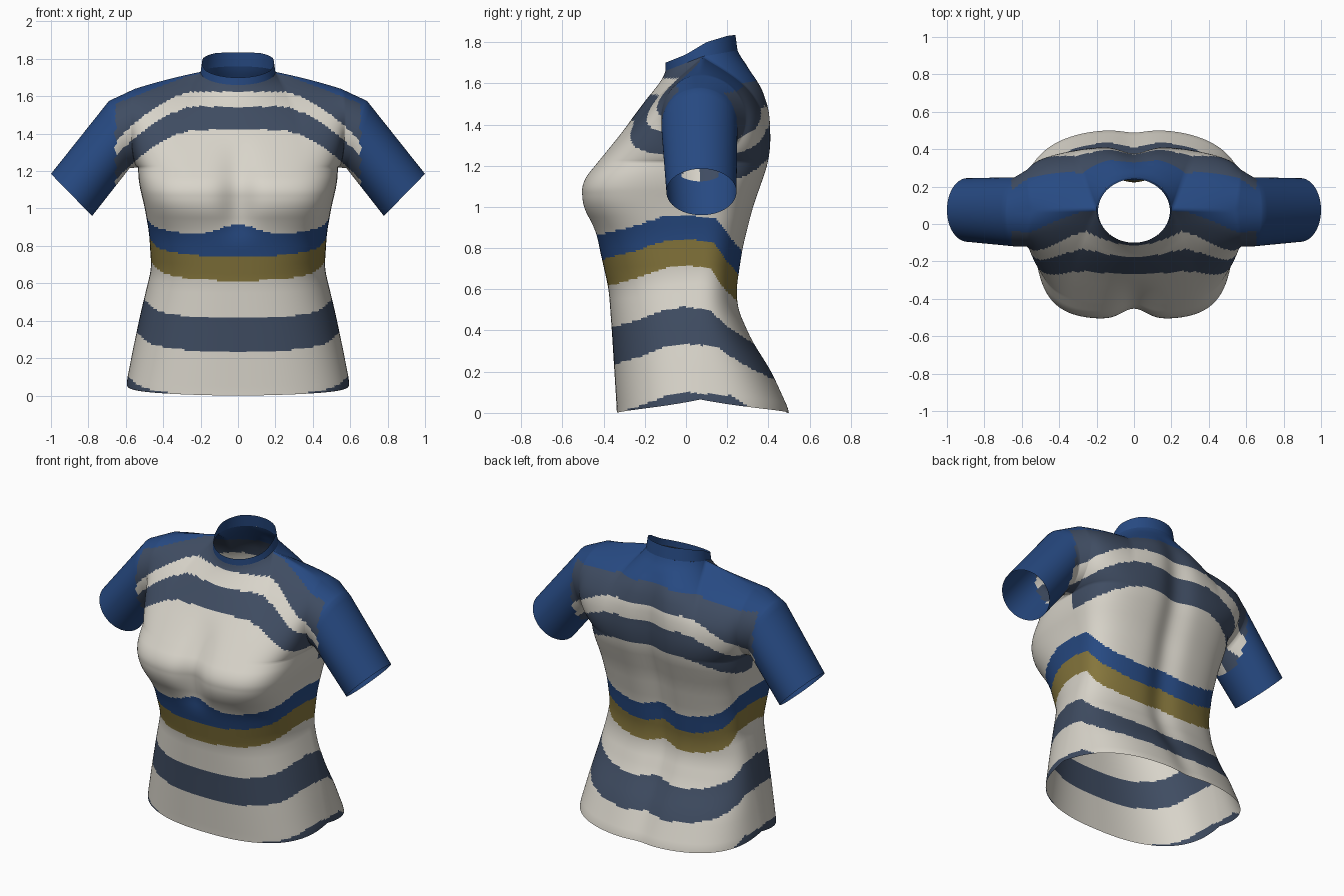
import bpy, bmesh, math
from mathutils import Vector

if "Cube" in bpy.data.objects:
    bpy.data.objects.remove(bpy.data.objects["Cube"])

def material(name, rgb):
    m = bpy.data.materials.new(name)
    m.diffuse_color = (*rgb, 1)
    m.use_nodes = True
    m.node_tree.nodes["Principled BSDF"].inputs["Base Color"].default_value = m.diffuse_color
    return m

MATS = [material("light_grey", (0.69, 0.66, 0.59)),
        material("slate", (0.050, 0.073, 0.122)),
        material("blue", (0.020, 0.068, 0.225)),
        material("gold", (0.235, 0.180, 0.045))]
LIGHT, SLATE, BLUE, GOLD = range(4)

def lin(tab, z):
    if z <= tab[0][0]:
        return tab[0][1]
    for (a, p), (b, q) in zip(tab, tab[1:]):
        if z <= b:
            return p + (q - p) * (z - a) / (b - a)
    return tab[-1][1]

def soft(tab, z):
    return sum(lin(tab, z + d) for d in (-.04, -.02, 0, .02, .04)) / 5

# Body measurements by height: half width, centre depth, squareness, centre groove
WIDTH = [(0, .597), (.2, .56), (.4, .52), (.65, .463), (.85, .475), (1, .50), (1.13, .53), (1.22, .535)]
DEPTH = {-1: [(0, -.335), (.4, -.36), (.6, -.375), (.8, -.42), (.9, -.45), (1, -.505), (1.12, -.51),
              (1.2, -.445), (1.4, -.285), (1.55, -.175), (1.6, -.13), (1.66, -.10)],
         1: [(0, .51), (.2, .42), (.35, .325), (.5, .258), (.6, .25), (.8, .28), (1, .33), (1.2, .40),
             (1.3, .415), (1.45, .417), (1.5, .41), (1.6, .38), (1.72, .285), (1.76, .25)]}
SQUARE = {-1: [(0, 2.6), (.6, 2.6), (.85, 3), (1.05, 4), (1.2, 3.6), (1.4, 3), (1.66, 2)],
          1: [(0, 2.7), (.5, 2.5), (1.2, 3), (1.5, 2.7), (1.76, 2)]}
GROOVE = {-1: [(.82, .0), (1, .06), (1.1, .055), (1.25, .03), (1.4, 0)],
          1: [(0, .015), (.3, .03), (.6, .03), (1, .04), (1.4, .04), (1.6, .03), (1.72, 0)]}
SIDE_Y, PIT, NECK = .07, 1.22, .375
COLS, LOW, UP = 40, 120, 48
TOP = {-1: 1.66, 1: 1.76}

def neck_point(side, a):
    c = math.cos(a)
    return Vector((.2 * math.sin(a), .08 + side * (.18 if side < 0 else .17) * c,
                   1.73 + (-.07 if side < 0 else .03) * c))

def top_edge(side, u):
    # neckline, then shoulder seam
    if u <= NECK:
        return neck_point(side, u / NECK * math.pi / 2)
    q = (u - NECK) / (1 - NECK)
    return Vector((.2 + .35 * q, .08 - .01 * q, 1.73 - .07 * q - .02 * q * q))

def section(side, u, zc, ze, w, ys):
    t = u * math.pi / 2
    n = soft(SQUARE[side], zc)
    s, c = math.sin(t), max(0, math.cos(t))
    r = (s ** n + c ** n) ** (-1 / n)
    x = w * r * s
    y = ys + (soft(DEPTH[side], zc) - ys) * r * c
    y -= side * soft(GROOVE[side], zc) * math.exp(-(x / .09) ** 2)
    return Vector((x, y, zc + (ze - zc) * u * u))

def upper(side, u, s):
    phi = s * math.pi
    ys = SIDE_Y + side * (.19 if side < 0 else .22) * math.sin(phi)
    return section(side, u, PIT + (TOP[side] - PIT) * s, 1.43 - .21 * math.cos(phi),
                   .535 + .015 * s + .03 * math.sin(phi), ys)

def body_row(side, k):
    us = [i / COLS for i in range(COLS + 1)]
    if k <= LOW:
        z = PIT * k / LOW
        return [section(side, u, z, z + .065 * (1 - k / LOW), soft(WIDTH, z), SIDE_Y) for u in us]
    s = (k - LOW) / UP
    return [upper(side, u, s) + s * s * (top_edge(side, u) - upper(side, u, 1)) for u in us]

# Stripe rules
SHIFT = [(-1, 0), (-.6, .04), (-.25, .09), (0, .10), (.45, .085), (.7, 0), (1, -.08)]

def stripe(p):
    x, y, z = abs(p.x), p.y, p.z
    if x > .655:
        return BLUE
    drop = 1.1 * max(0, x - .22) ** 1.7
    if z > 1.1:
        if y < SIDE_Y:
            h, b, yoke = z + drop, (1.42, 1.545, 1.625), 1.81 - .38 * x
        else:
            h, b, yoke = z + .8 * drop, (1.23, 1.39, 1.49), 1.63 - .12 * x
        if z > yoke:
            return BLUE
        return SLATE if b[0] < h < b[1] or h > b[2] else LIGHT
    side = -1 if y < 0 else 1
    h = z - lin(SHIFT, y / abs(lin(DEPTH[side], z)))
    blue_top = .86 + (.05 * math.exp(-(x / .13) ** 2) if y < 0 else 0)
    if h < 0 or .235 < h < .415:
        return SLATE
    if .615 < h < .745:
        return GOLD
    return BLUE if .745 <= h < blue_top else LIGHT

def skin(bm, rows, closed=False):
    vs = [[bm.verts.new(p) for p in r] for r in rows]
    for a, b in zip(vs, vs[1:]):
        n = len(a)
        for i in range(n if closed else n - 1):
            j = (i + 1) % n
            bm.faces.new((a[i], a[j], b[j], b[i]))

def finish(bm, name, rule):
    bmesh.ops.remove_doubles(bm, verts=bm.verts, dist=.0002)
    bmesh.ops.recalc_face_normals(bm, faces=bm.faces)
    for f in bm.faces:
        f.smooth = True
        f.material_index = rule(f.calc_center_median())
    me = bpy.data.meshes.new(name)
    bm.to_mesh(me)
    bm.free()
    for m in MATS:
        me.materials.append(m)
    ob = bpy.data.objects.new(name, me)
    bpy.context.collection.objects.link(ob)
    mod = ob.modifiers.new("mirror", 'MIRROR')
    mod.use_clip = True
    mod.merge_threshold = .0005

# Shirt: front and back panels of one half
bm = bmesh.new()
panel = {s: [body_row(s, k) for k in range(LOW + UP + 1)] for s in (-1, 1)}
for s in (-1, 1):
    skin(bm, panel[s])

# Sleeve, lofted from the armhole to the cuff
armhole = [panel[-1][LOW + k][-1] for k in range(UP + 1)]
armhole += [panel[1][LOW + k][-1] for k in range(UP - 1, 0, -1)]

def sleeve_ring(top, bottom, cy, hy):
    ring = []
    for i in range(2 * UP):
        a = i / UP * math.pi
        m = (1 - math.cos(a)) / 2
        ring.append(Vector((bottom[0] + (top[0] - bottom[0]) * m, cy - hy * math.sin(a),
                            bottom[1] + (top[1] - bottom[1]) * m)))
    return ring

keys = [armhole, sleeve_ring((.69, 1.575), (.58, 1.215), .065, .185),
        sleeve_ring((1.0, 1.185), (.78, .96), .075, .17)]
loft = [armhole]
for a, b, n in ((keys[0], keys[1], 14), (keys[1], keys[2], 14)):
    loft += [[p.lerp(q, i / n) for p, q in zip(a, b)] for i in range(1, n + 1)]
skin(bm, loft, True)
finish(bm, "shirt", stripe)

# Collar: standing neckband, higher at the back
RIM = [(-.1, 1.70), (0, 1.74), (.1, 1.80), (.2, 1.83), (.24, 1.835)]
bm = bmesh.new()
base, rim = [], []
for i in range(33):
    a = i / 32 * math.pi
    base.append(neck_point(-1, a) if a <= math.pi / 2 else neck_point(1, math.pi - a))
    y = .07 - .17 * math.cos(a)
    rim.append(Vector((.192 * math.sin(a), y, lin(RIM, y))))
skin(bm, [[p.lerp(q, k / 4) for p, q in zip(base, rim)] for k in range(5)])
finish(bm, "collar", lambda p: BLUE)
